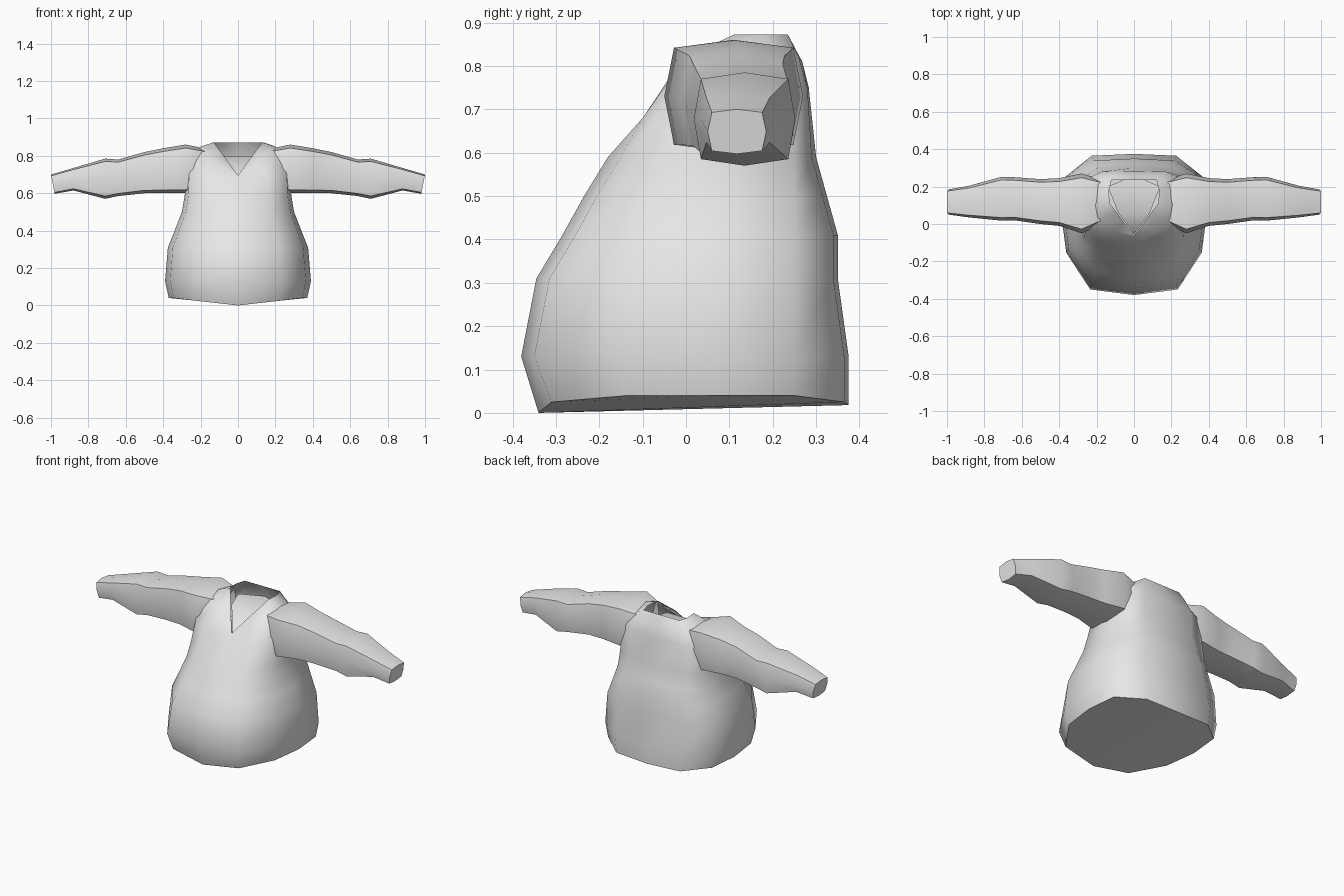
import bpy, math

if "Cube" in bpy.data.objects:
    bpy.data.objects.remove(bpy.data.objects["Cube"])

wool = bpy.data.materials.new("light grey wool")
wool.diffuse_color = (0.8, 0.8, 0.8, 1)
wool.use_nodes = True
wool.node_tree.nodes["Principled BSDF"].inputs["Base Color"].default_value = wool.diffuse_color


def build(name, verts, faces, angle=60):
    me = bpy.data.meshes.new(name)
    me.from_pydata(verts, [], faces)
    me.materials.append(wool)
    ob = bpy.data.objects.new(name, me)
    bpy.context.collection.objects.link(ob)
    bpy.ops.object.select_all(action='DESELECT')
    ob.select_set(True)
    bpy.context.view_layer.objects.active = ob
    bpy.ops.object.shade_smooth_by_angle(angle=math.radians(angle))
    return ob


def full_ring(half):
    """Mirror a front-to-back half outline into a closed ring."""
    return half + [(-x, y, z) for x, y, z in half[-2:0:-1]]


def loft(rings):
    n = len(rings[0])
    verts = [v for r in rings for v in r]
    faces = [(k * n + i, k * n + (i + 1) % n, (k + 1) * n + (i + 1) % n, (k + 1) * n + i)
             for k in range(len(rings) - 1) for i in range(n)]
    return verts, faces


# Body: height, half width, front y, back y
rows = [(0.03, 0.37, -0.34, 0.375), (0.13, 0.39, -0.38, 0.375), (0.31, 0.375, -0.345, 0.35),
        (0.41, 0.335, -0.285, 0.35), (0.50, 0.30, -0.235, 0.325), (0.59, 0.285, -0.18, 0.30)]
rings = []
for z, w, f, b in rows:
    half = [(0, f, z), (0.6 * w, f + 0.03, z), (0.93 * w, f * 0.4, z), (w, 0.06, z),
            (0.95 * w, 0.25, z), (0.58 * w, b - 0.01, z), (0, b, z)]
    if z < 0.1:  # hem dips along the centre line
        half = [(x, y, (0.0 if y < 0 else 0.018) if x == 0 else (0.025 if x < 0.3 else 0.04))
                for x, y, _ in half]
    rings.append(full_ring(half))
# Chest, shoulder and neckline rings
rings.append(full_ring([(0, -0.11, 0.65), (0.16, -0.10, 0.68), (0.26, -0.03, 0.72), (0.27, 0.1, 0.78),
                        (0.26, 0.24, 0.75), (0.17, 0.28, 0.75), (0, 0.283, 0.75)]))
rings.append(full_ring([(0, -0.066, 0.69), (0.10, -0.04, 0.77), (0.19, 0.0, 0.82), (0.20, 0.1, 0.85),
                        (0.19, 0.21, 0.83), (0.14, 0.26, 0.82), (0, 0.268, 0.81)]))
rings.append(full_ring([(0, -0.06, 0.695), (0.055, 0.01, 0.772), (0.095, 0.065, 0.825),
                        (0.13, 0.11, 0.872), (0.135, 0.18, 0.872), (0.12, 0.235, 0.872),
                        (0, 0.235, 0.872)]))
verts, faces = loft(rings)
# Closed underside, split along the centre ridge
faces += [(6, 5, 4, 3, 2, 1, 0), (0, 11, 10, 9, 8, 7, 6)]
build("sweater_body", verts, faces)

# Panel filling the V neck
build("neck_panel",
      [(0, -0.055, 0.69), (0.085, 0.06, 0.80), (0.14, 0.2, 0.80), (0, 0.26, 0.80),
       (-0.14, 0.2, 0.80), (-0.085, 0.06, 0.80)],
      [(0, 1, 5), (1, 2, 3, 4, 5)])

# Sleeves: x, y range, z range
stations = [(0.18, 0.00, 0.24, 0.62, 0.84), (0.28, -0.05, 0.27, 0.60, 0.86),
            (0.40, -0.01, 0.245, 0.60, 0.84), (0.50, 0.0, 0.24, 0.60, 0.82),
            (0.64, 0.02, 0.25, 0.585, 0.78), (0.71, 0.018, 0.252, 0.57, 0.785),
            (0.88, 0.035, 0.205, 0.615, 0.735), (0.99, 0.05, 0.185, 0.597, 0.70)]
c = 0.86
outline = [(-1, 0), (-c, -c), (0, -1), (c, -c), (1, 0), (c, c), (0, 1), (-c, c)]
for side, name in ((1, "right_sleeve"), (-1, "left_sleeve")):
    rings = []
    for x, y0, y1, z0, z1 in stations:
        cy, cz, ry, rz = (y0 + y1) / 2, (z0 + z1) / 2, (y1 - y0) / 2, (z1 - z0) / 2
        # the cuff is cut at a slight slant
        rings.append([(side * (x + (0.01 * v if x > 0.95 else 0)), cy + u * ry, cz + v * rz)
                      for u, v in outline])
    verts, faces = loft(rings)
    faces.append(tuple(range(len(verts) - 8, len(verts))))
    if side < 0:
        faces = [f[::-1] for f in faces]
    build(name, verts, faces)
